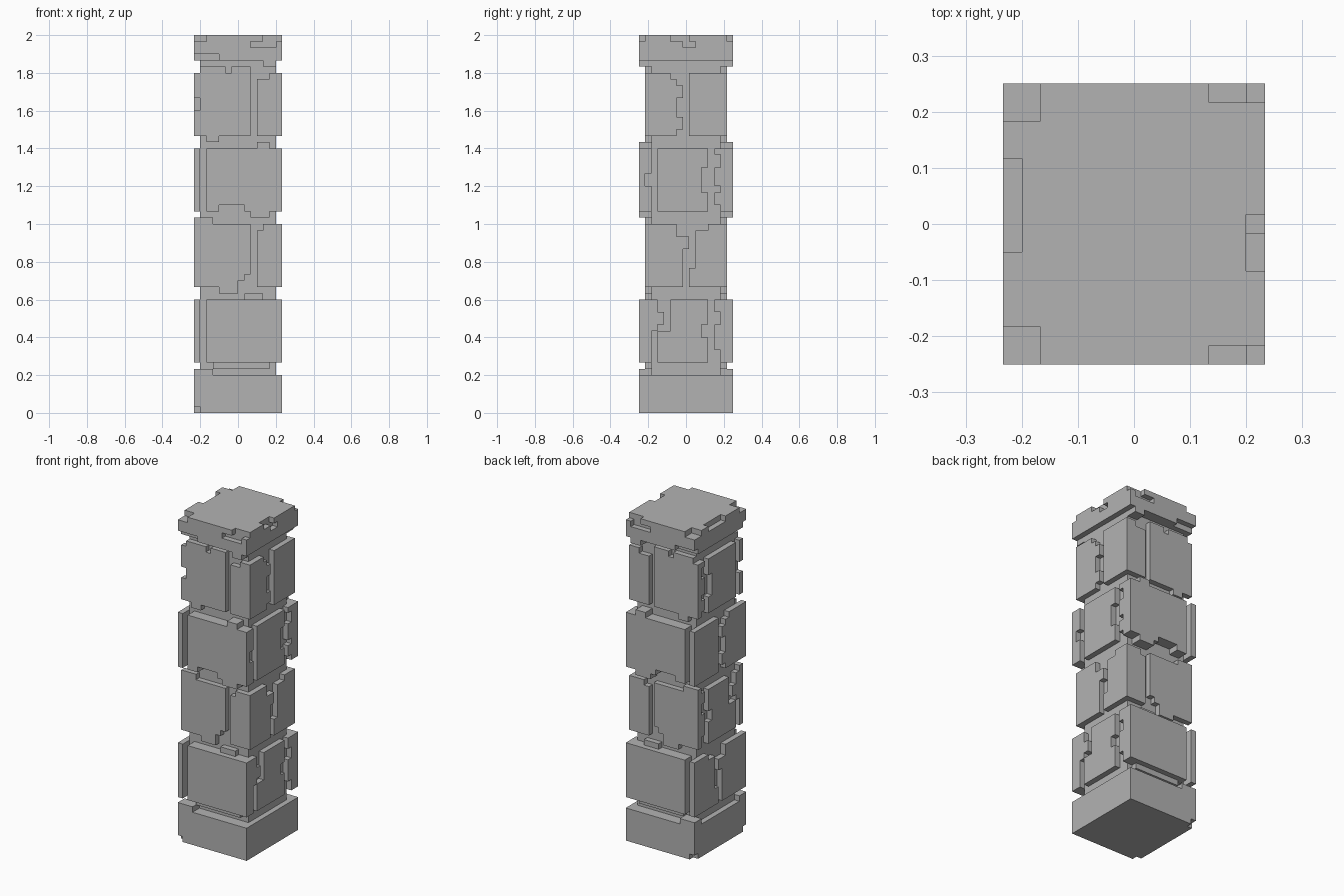
import bpy, bmesh
from mathutils import Vector
from itertools import product

if "Cube" in bpy.data.objects:
    bpy.data.objects.remove(bpy.data.objects["Cube"], do_unlink=True)

U = 1 / 30          # block unit
NX, NY = 14, 15     # footprint in units
cells = {}          # occupied cell -> part name


def fill(part, x, y, z):
    for c in product(range(*x), range(*y), range(*z)):
        cells.setdefault(c, part)


def carve(x, y, z):
    for c in product(range(*x), range(*y), range(*z)):
        cells.pop(c, None)


def both(fn, x, y, z, *part):
    """Apply to the front and, mirrored, to the back."""
    fn(*part, x, y, z)
    fn(*part, x, (NY - y[1], NY - y[0]), z)


# Vertical cracks of the sides: (y start, y end) for each row, bottom to top
MIDDLE = {
    0: [(7, 8)] * 3 + [(7, 9)] * 3 + [(8, 9)] * 2 + [(6, 9), (6, 11)],
    1: [(6, 8)] + [(7, 8)] * 2 + [(6, 8)] * 3 + [(7, 8)] * 2 + [(6, 8), (5, 8)],
}
OUTER = {
    0: [[(2, 3)] * 5 + [(3, 5)] + [(4, 5)] * 2 + [(3, 5)] * 2,
        [(11, 13)] * 2 + [(11, 12)] * 2 + [(10, 12)] * 2 + [(11, 13)] * 2 + [(11, 12)] * 2],
    1: [[(2, 3)] * 4 + [(1, 3)] * 2 + [(2, 3)] * 4,
        [(11, 13)] + [(11, 12)] * 2 + [(10, 13)] + [(10, 12)] * 3 + [(11, 13)] * 2 + [(11, 12)]],
}


def crack(x, z, rows):
    for k, span in enumerate(rows):
        carve(x, span, (z + k, z + k + 1))


LEFT, RIGHT = (NX - 1, NX), (0, 1)

# Base with chipped lower corners and rubble on its rim
fill("base", (0, NX), (0, NY), (0, 6))
both(carve, RIGHT, (0, 1), (0, 1))
both(fill, (0, 3), (0, 2), (6, 7), "base")

# Four staggered courses of stone facing
for c in range(4):
    z, pair, wide = 8 + 12 * c, c // 2, c % 2 == 0
    part = f"stone_course_{c + 1}"
    inset = 0 if wide else 1
    fill(part, (0, NX), (inset, NY - inset), (z, z + 10))
    gap = (1, 2) if wide else (9, 10)
    both(carve, gap, (0, 2), (z, z + 10))
    crack(LEFT if wide else RIGHT, z, OUTER[pair][0])
    crack(LEFT if wide else RIGHT, z, OUTER[pair][1])
    crack(RIGHT if wide else LEFT, z, MIDDLE[pair])

# Chips and lips on the course edges
both(fill, (3, 12), (1, 2), (7, 8), "stone_course_1")
both(fill, (8, 11), (1, 2), (18, 19), "stone_course_1")
both(fill, (4, 7), (1, 2), (19, 20), "stone_course_2")
both(carve, (8, 9), (1, 2), (20, 22))
both(carve, (7, 8), (1, 2), (20, 21))
both(fill, (0, 3), (1, 2), (30, 31), "stone_course_2")
both(carve, (10, 11), (1, 2), (29, 30))
both(fill, (9, 12), (0, 2), (31, 32), "stone_course_3")
both(carve, (4, 8), (0, 2), (32, 33))
both(fill, (10, 12), (0, 2), (42, 43), "stone_course_3")
both(fill, (2, 4), (1, 2), (43, 44), "stone_course_4")
both(carve, (10, 12), (1, 2), (53, 54))
both(fill, (1, 5), (1, 2), (54, 55), "stone_course_4")
both(fill, (6, 9), (1, 2), (54, 55), "stone_course_4")

# Cap with chipped edges
fill("cap", (0, NX), (0, NY), (56, 60))
both(fill, (11, 13), (0, 2), (55, 56), "cap")
both(carve, (0, 2), (0, 2), (59, 60))
both(carve, (11, 14), (0, 1), (59, 60))
both(carve, (9, 13), (0, 1), (58, 59))
both(carve, (0, 4), (0, 1), (56, 57))
carve(RIGHT, (6, 11), (59, 60))
carve(LEFT, (5, 8), (59, 60))
carve(LEFT, (7, 9), (58, 59))

# Solid core behind the facing
fill("core", (1, NX - 1), (2, NY - 2), (0, 60))

stone = bpy.data.materials.new("grey_stone")
stone.use_nodes = True
stone.diffuse_color = (0.45, 0.45, 0.45, 1)
stone.node_tree.nodes["Principled BSDF"].inputs["Base Color"].default_value = (0.45, 0.45, 0.45, 1)

# Skin only the exposed sides of each part
origin = Vector((NX / 2, NY / 2, 0))
for part in sorted(set(cells.values())):
    bm = bmesh.new()
    for cell, owner in cells.items():
        if owner != part:
            continue
        for axis, sign in product(range(3), (-1, 1)):
            n = Vector((0, 0, 0))
            n[axis] = sign
            if tuple(int(a + b) for a, b in zip(cell, n)) in cells:
                continue
            a, b = Vector((0, 0, 0)), Vector((0, 0, 0))
            a[(axis + 1) % 3] = 0.5
            b[(axis + 2) % 3] = 0.5 * sign
            mid = Vector(cell) + Vector((0.5, 0.5, 0.5)) + n / 2 - origin
            corners = (mid - a - b, mid + a - b, mid + a + b, mid - a + b)
            bm.faces.new([bm.verts.new(p * U) for p in corners])
    bmesh.ops.remove_doubles(bm, verts=bm.verts, dist=U / 100)
    bmesh.ops.dissolve_limit(bm, angle_limit=0.01, verts=bm.verts, edges=bm.edges)
    mesh = bpy.data.meshes.new(part)
    bm.to_mesh(mesh)
    bm.free()
    mesh.materials.append(stone)
    bpy.context.collection.objects.link(bpy.data.objects.new(part, mesh))
